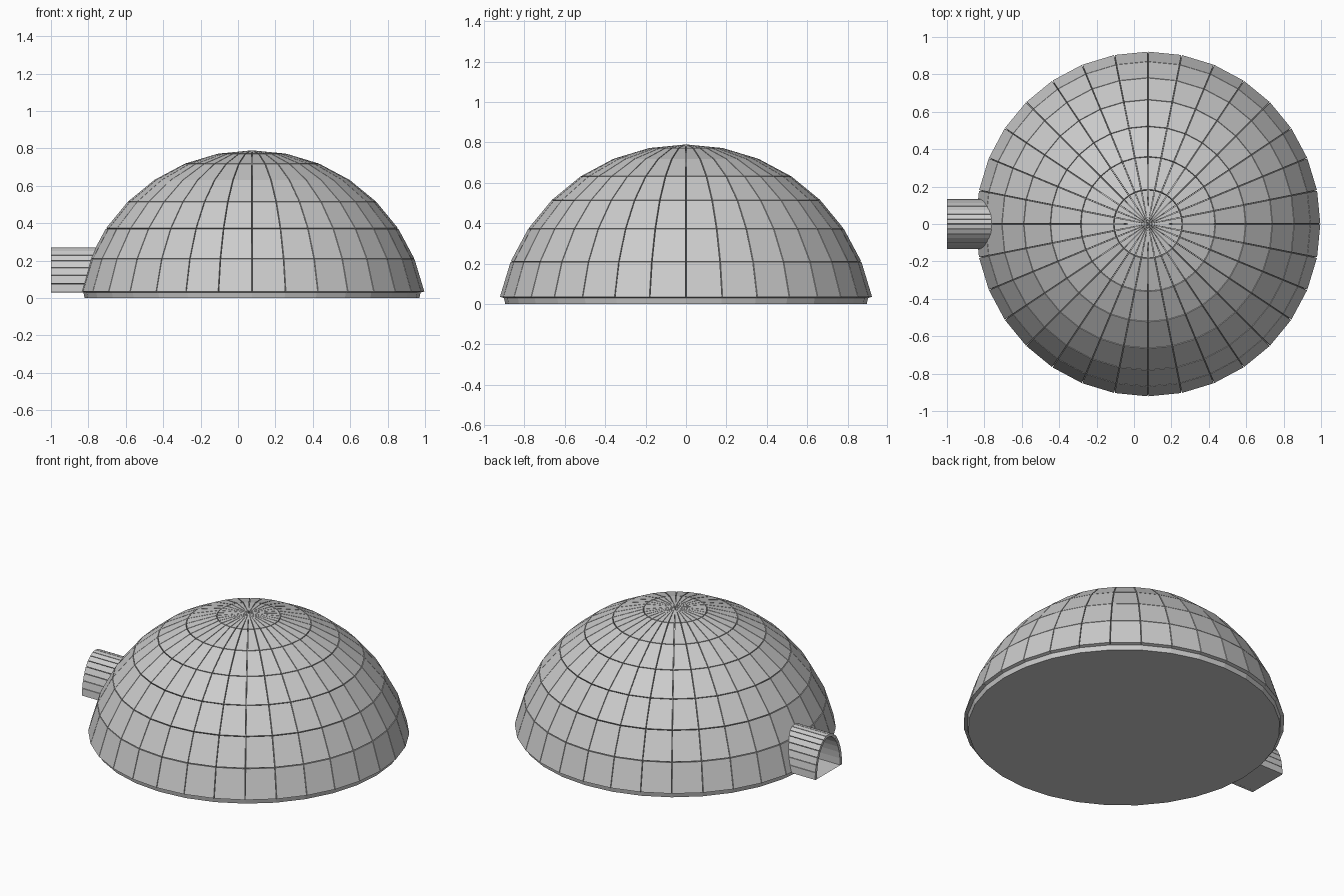
import bpy, bmesh, math
from mathutils import Vector

if "Cube" in bpy.data.objects:
    bpy.data.objects.remove(bpy.data.objects["Cube"])

CX, CZ, R = 0.075, -0.15, 0.94   # dome sphere centre and radius
SEG = 32


def add_object(name, bm):
    mesh = bpy.data.meshes.new(name)
    bm.to_mesh(mesh)
    bm.free()
    ob = bpy.data.objects.new(name, mesh)
    bpy.context.collection.objects.link(ob)
    return ob


def lathe(profile):
    """Revolve (radius, z) points about the dome axis."""
    bm = bmesh.new()
    rings = []
    for r, z in profile:
        n = 1 if r < 1e-5 else SEG
        rings.append([bm.verts.new((CX + r * math.cos(2 * math.pi * i / SEG),
                                    r * math.sin(2 * math.pi * i / SEG), z))
                      for i in range(n)])
    for a, b in zip(rings, rings[1:]):
        for i in range(SEG):
            j = (i + 1) % SEG
            quad = [a[i % len(a)], a[j % len(a)], b[j % len(b)], b[i % len(b)]]
            bm.faces.new(list(dict.fromkeys(quad)))
    bmesh.ops.recalc_face_normals(bm, faces=bm.faces)
    return bm


def dome_profile(radius):
    step = math.pi / 16
    return [(radius * math.sin(k * step), CZ + radius * math.cos(k * step))
            for k in range(7, -1, -1)]


def arch(x0, x1, width, height, steps=16):
    """Half-ellipse vault running along x."""
    bm = bmesh.new()
    rows = []
    for k in range(steps + 1):
        t = math.pi * k / steps
        y, z = width * math.cos(t), 0.03 + height * math.sin(t)
        rows.append([bm.verts.new((x, y, z)) for x in (x0, x1)])
    for a, b in zip(rows, rows[1:]):
        bm.faces.new((a[0], a[1], b[1], b[0]))
    for f in bm.faces:
        f.normal_update()
        out = f.calc_center_median() - Vector((0, 0, 0.03))
        out.x = 0
        if f.normal.dot(out) < 0:
            f.normal_flip()
    return bm


def into_blocks(bm, gap):
    """Separate each face into its own block with a gap round it."""
    bmesh.ops.split_edges(bm, edges=bm.edges)
    originals = list(bm.faces)
    rim = bmesh.ops.inset_individual(bm, faces=originals, thickness=gap)["faces"]
    bmesh.ops.delete(bm, geom=rim, context='FACES')


def thicken(ob, amount):
    mod = ob.modifiers.new("thickness", 'SOLIDIFY')
    mod.thickness = amount
    mod.offset = -1


# dome blocks
bm = lathe(dome_profile(R))
into_blocks(bm, 0.003)
thicken(add_object("dome_blocks", bm), 0.022)

# inner dome with short base band and closed underside
inner = dome_profile(0.92)
add_object("inner_dome", lathe([(0, 0), (0.895, 0), (0.902, 0.033)] + inner[1:]))

# entrance tunnel blocks, lining and floor
bm = arch(-1.0, -0.70, 0.135, 0.24)
into_blocks(bm, 0.002)
thicken(add_object("tunnel_blocks", bm), 0.015)
thicken(add_object("tunnel_lining", arch(-0.998, -0.70, 0.122, 0.227)), 0.006)

bm = bmesh.new()
bm.faces.new([bm.verts.new((x, y, 0.03)) for x, y in
              ((-1, -0.13), (-0.75, -0.13), (-0.75, 0.13), (-1, 0.13))])
add_object("tunnel_floor", bm)
